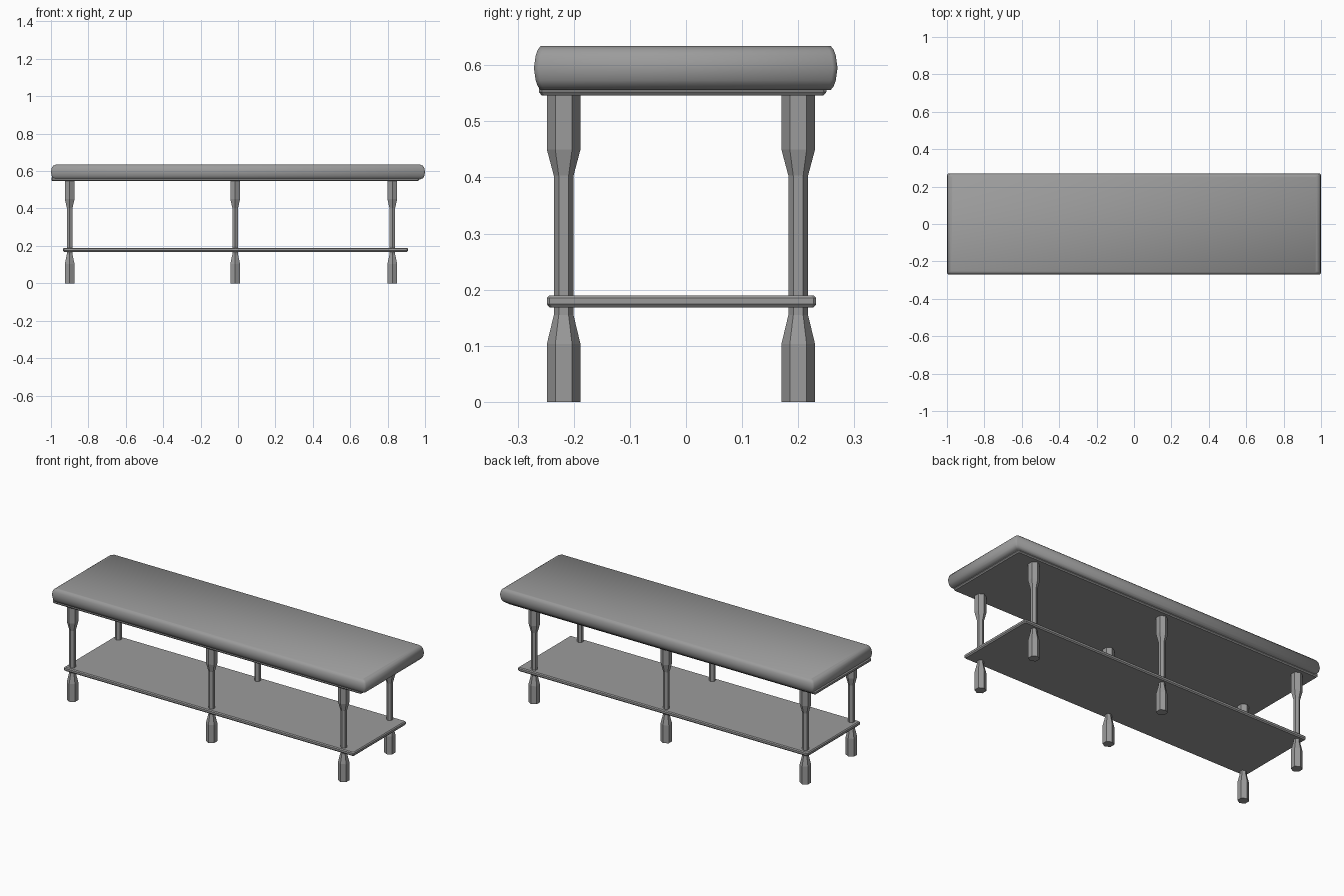
import bpy
import bmesh
from math import cos, sin, pi, radians

cube = bpy.data.objects.get("Cube")
if cube:
    bpy.data.objects.remove(cube, do_unlink=True)

grey = bpy.data.materials.new("plain grey")
grey.use_nodes = True
grey.diffuse_color = (0.33, 0.33, 0.33, 1)
grey.node_tree.nodes["Principled BSDF"].inputs["Base Color"].default_value = (0.33, 0.33, 0.33, 1)


def loft(name, rings, smooth_angle=None):
    """Skin a stack of matching rings and cap both ends."""
    bm = bmesh.new()
    loops = [[bm.verts.new(p) for p in ring] for ring in rings]
    n = len(loops[0])
    for low, high in zip(loops, loops[1:]):
        for i in range(n):
            j = (i + 1) % n
            bm.faces.new((low[i], low[j], high[j], high[i]))
    bm.faces.new(loops[0][::-1])
    bm.faces.new(loops[-1])
    mesh = bpy.data.meshes.new(name)
    bm.to_mesh(mesh)
    bm.free()
    mesh.materials.append(grey)
    obj = bpy.data.objects.new(name, mesh)
    bpy.context.collection.objects.link(obj)
    if smooth_angle:
        bpy.ops.object.select_all(action='DESELECT')
        obj.select_set(True)
        bpy.context.view_layer.objects.active = obj
        bpy.ops.object.shade_smooth_by_angle(angle=radians(smooth_angle))
    return obj


def slab_ring(x0, x1, y0, y1, z, c):
    """Rectangle with clipped corners."""
    return [(x0 + c, y0, z), (x1 - c, y0, z), (x1, y0 + c, z), (x1, y1 - c, z),
            (x1 - c, y1, z), (x0 + c, y1, z), (x0, y1 - c, z), (x0, y0 + c, z)]


def slab(name, x0, x1, y0, y1, profile, corner, smooth_angle=None):
    """Profile rows: height, inset along x, inset along y."""
    return loft(name, [slab_ring(x0 + dx, x1 - dx, y0 + dy, y1 - dy, z, corner)
                       for z, dx, dy in profile], smooth_angle)


# Padded seat with softly rounded edges
slab("seat_cushion", -1, 1, -0.271, 0.27,
     [(0.556, 0.024, 0.012), (0.562, 0.011, 0.007), (0.573, 0.004, 0.003),
      (0.595, 0, 0),
      (0.617, 0.004, 0.003), (0.628, 0.011, 0.007), (0.634, 0.024, 0.012)], 0.008, 50)

# Thin boards with chamfered rims
slab("seat_board", -0.998, 0.967, -0.262, 0.25,
     [(0.546, 0.005, 0.005), (0.552, 0, 0), (0.562, 0, 0), (0.568, 0.005, 0.005)], 0.005)
slab("lower_shelf", -0.936, 0.909, -0.248, 0.232,
     [(0.168, 0.005, 0.005), (0.174, 0, 0), (0.185, 0, 0), (0.19, 0.005, 0.005)], 0.005)

# Six-sided legs, narrow in the middle
leg_profile = [(0, 0.03), (0.103, 0.03), (0.155, 0.0175),
               (0.403, 0.0175), (0.45, 0.03), (0.55, 0.03)]
for side, y in (("front", -0.218), ("back", 0.2)):
    for place, x in (("right", -0.9), ("middle", -0.015), ("left", 0.825)):
        loft(f"{side}_{place}_leg",
             [[(x + r * sin(-i * pi / 3), y + r * cos(i * pi / 3), z) for i in range(6)]
              for z, r in leg_profile])
